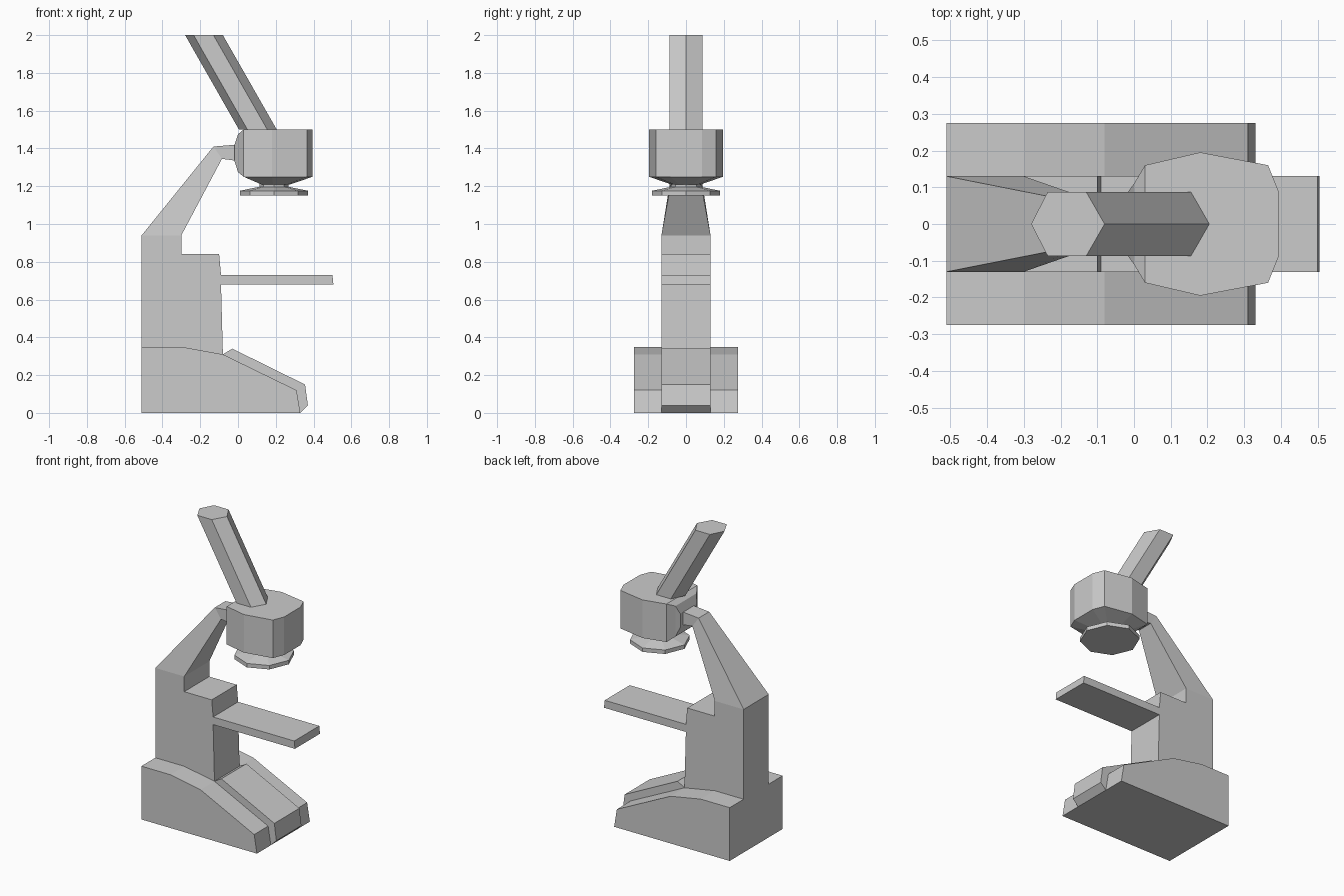
import bpy, bmesh

cube = bpy.data.objects.get("Cube")
if cube:
    bpy.data.objects.remove(cube, do_unlink=True)

GREY = (0.6, 0.6, 0.6, 1)
grey = bpy.data.materials.new("plain grey")
grey.use_nodes = True
grey.diffuse_color = GREY
grey.node_tree.nodes["Principled BSDF"].inputs["Base Color"].default_value = GREY


def loft(name, rings):
    """Join matching rings of points into a closed solid with flat faces."""
    bm = bmesh.new()
    loops = [[bm.verts.new(p) for p in ring] for ring in rings]
    n = len(loops[0])
    for a, b in zip(loops, loops[1:]):
        for i in range(n):
            j = (i + 1) % n
            bm.faces.new((a[i], a[j], b[j], b[i]))
    bm.faces.new(loops[0])
    bm.faces.new(loops[-1])
    bmesh.ops.recalc_face_normals(bm, faces=bm.faces)
    mesh = bpy.data.meshes.new(name)
    bm.to_mesh(mesh)
    bm.free()
    mesh.materials.append(grey)
    obj = bpy.data.objects.new(name, mesh)
    bpy.context.collection.objects.link(obj)
    return obj


def slab(name, profile, half):
    """Side profile in x and z, extruded evenly across y."""
    return loft(name, [[(x, y, z) for x, z in profile] for y in (-half, half)])


def mirrored(half_outline):
    """Complete an outline that is symmetric across y = 0."""
    return half_outline + [(x, -y) for x, y in reversed(half_outline) if y]


def scaled(outline, centre, sx, sy, z):
    return [(centre + (x - centre) * sx, y * sy, z) for x, y in outline]


# Foot with a raised strip along its sloping toe
slab("base", [(-.51, 0), (-.51, .35), (-.3, .35), (-.08, .31), (.31, .12), (.33, 0)], .275)
slab("toe_strip", [(-.08, .31), (-.03, .34), (.355, .15), (.37, .04), (.33, 0), (.31, .12)], .13)

# Column and stage in one profile
slab("column_and_stage",
     [(-.51, .35), (-.51, .94), (-.3, .94), (-.3, .84), (-.1, .84), (-.09, .73),
      (.5, .73), (.505, .68), (-.09, .68), (-.08, .31), (-.3, .35)], .13)

# Arm tapering up to a short neck behind the head
arm = []
for half, back, front in ((.13, (-.51, .94), (-.3, .94)),
                          (.055, (-.13, 1.41), (-.085, 1.345)),
                          (.055, (-.01, 1.42), (-.01, 1.335))):
    arm.append([(x, y, z) for y, (x, z) in
                ((-half, back), (half, back), (half, front), (-half, front))])
loft("arm", arm)

# Faceted head narrowing to the lens neck and flaring to the lens disc
outline = mirrored([(.03, .16), (.18, .195), (.365, .16), (.395, .085)])
loft("head", [scaled(outline, .19, sx, sy, z) for sx, sy, z in
              ((1, 1, 1.5), (1, 1, 1.25), (.42, .41, 1.21))])

# Bulging back of the head
loft("head_back", [[(x, -y, lo), (x, y, lo), (x, y, hi), (x, -y, hi)]
                   for x, y, lo, hi in ((.03, .16, 1.25, 1.5),
                                        (0, .11, 1.275, 1.475),
                                        (-.018, .085, 1.33, 1.42))])

# Octagonal lens
octagon = mirrored([(.01, 0), (.063, .127), (.19, .18), (.317, .127), (.37, 0)])
loft("lens", [scaled(octagon, .19, s, s, z) for s, z in
              ((.43, 1.22), (.43, 1.197), (1, 1.176), (1, 1.15))])

# Slanted six-sided eyepiece tube, cut level at the top
hexagon = mirrored([(-.28, 0), (-.235, .087), (-.13, .087), (-.08, 0)])
loft("eyepiece_tube", [[(x + shift, y, z) for x, y in hexagon]
                       for shift, z in ((.285, 1.5), (0, 2))])
